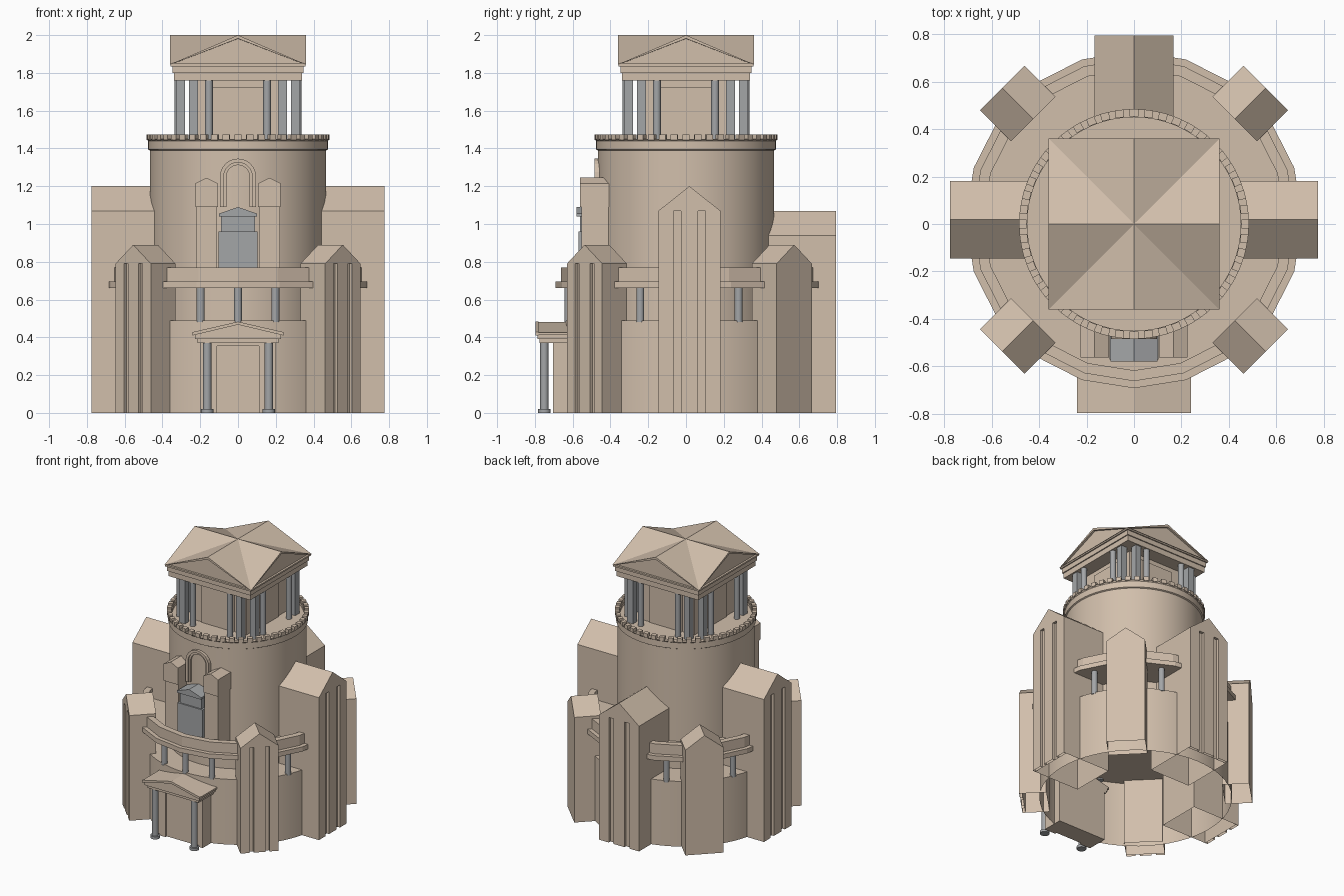
import bpy, bmesh, math
from mathutils import Matrix, Vector

cube = bpy.data.objects.get("Cube")
if cube:
    bpy.data.objects.remove(cube, do_unlink=True)


def material(name, rgb):
    m = bpy.data.materials.new(name)
    m.use_nodes = True
    m.diffuse_color = (*rgb, 1)
    m.node_tree.nodes["Principled BSDF"].inputs["Base Color"].default_value = (*rgb, 1)
    return m


STONE = material("tan stone", (0.64, 0.52, 0.41))
GREY = material("grey stone", (0.37, 0.38, 0.39))
SHIFT = 0.018  # the lower storey sits slightly behind the keep


def finish(name, bm, mat=STONE, smooth=False, open_base=False):
    bmesh.ops.remove_doubles(bm, verts=bm.verts, dist=1e-5)
    bmesh.ops.recalc_face_normals(bm, faces=bm.faces)
    if open_base:
        base = [f for f in bm.faces if all(v.co.z < 1e-4 for v in f.verts)]
        bmesh.ops.delete(bm, geom=base, context="FACES_ONLY")
    me = bpy.data.meshes.new(name)
    bm.to_mesh(me)
    bm.free()
    me.materials.append(mat)
    ob = bpy.data.objects.new(name, me)
    bpy.context.collection.objects.link(ob)
    if smooth:
        bpy.ops.object.select_all(action="DESELECT")
        ob.select_set(True)
        bpy.context.view_layer.objects.active = ob
        bpy.ops.object.shade_smooth_by_angle(angle=math.radians(30))
    return ob


def turn(degrees):
    return Matrix.Rotation(math.radians(degrees), 4, "Z")


def add_box(bm, x, y, z, mat=Matrix()):
    """Box between (low, high) pairs."""
    v = [bm.verts.new(mat @ Vector((a, b, c))) for c in z
         for a, b in ((x[0], y[0]), (x[1], y[0]), (x[1], y[1]), (x[0], y[1]))]
    for f in ((3, 2, 1, 0), (4, 5, 6, 7), (0, 1, 5, 4), (1, 2, 6, 5), (2, 3, 7, 6), (3, 0, 4, 7)):
        bm.faces.new([v[i] for i in f])


def box(name, x, y, z, mat=STONE):
    bm = bmesh.new()
    add_box(bm, x, y, z)
    return finish(name, bm, mat)


def add_prism(bm, outline, depth, mat=Matrix()):
    """Extrude an (across, height) outline along local x."""
    ends = [[bm.verts.new(mat @ Vector((d, a, h))) for a, h in outline] for d in depth]
    bm.faces.new(ends[0])
    bm.faces.new(ends[1][::-1])
    for i in range(len(outline)):
        j = (i + 1) % len(outline)
        bm.faces.new((ends[0][i], ends[0][j], ends[1][j], ends[1][i]))


def gable(half, base, eave, ridge):
    return [(-half, base), (half, base), (half, eave), (0, ridge), (-half, eave)]


def add_lathe(bm, profile, segs, at=(0, 0)):
    rings = []
    for r, z in profile:
        n = 1 if r == 0 else segs
        rings.append([bm.verts.new((at[0] + r * math.cos(math.tau * i / segs),
                                    at[1] + r * math.sin(math.tau * i / segs), z))
                      for i in range(n)])
    for a, b in zip(rings, rings[1:]):
        for i in range(segs):
            quad = [a[i % len(a)], a[(i + 1) % len(a)], b[(i + 1) % len(b)], b[i % len(b)]]
            bm.faces.new(list(dict.fromkeys(quad)))


def lathe(name, profile, segs, y=0, smooth=True, open_base=False):
    bm = bmesh.new()
    add_lathe(bm, profile, segs, (0, y))
    return finish(name, bm, STONE, smooth, open_base)


def columns(name, spots, r, z0, z1):
    bm = bmesh.new()
    for p in spots:
        add_lathe(bm, [(0, z0), (r, z0), (r, z1), (0, z1)], 16, p)
    return finish(name, bm, GREY, True)


def polar(r, degrees, y=0):
    a = math.radians(degrees)
    return (r * math.cos(a), y + r * math.sin(a))


# Lower drum (hollow below), round keep and balcony ring
lathe("lower_drum", [(0, 0), (0.655, 0), (0.655, 0.49), (0, 0.49)], 60, SHIFT, open_base=True)
lathe("keep", [(0, 0.485), (0.467, 0.485), (0.467, 1.39), (0.476, 1.395), (0.476, 1.44),
               (0.484, 1.45), (0.45, 1.45), (0.45, 1.43), (0, 1.43)], 64)
lathe("balcony", [(0.44, 0.66), (0.71, 0.66), (0.71, 0.695), (0.68, 0.695), (0.68, 0.77),
                  (0.635, 0.77), (0.635, 0.695), (0.44, 0.695)], 20, SHIFT, smooth=False)
angles = [-90, -72, -108] + [c + s * 24 for c in (0, 90, 180) for s in (-1, 1)]
columns("balcony_columns", [polar(0.64, a, SHIFT) for a in angles], 0.021, 0.48, 0.665)

# Battlements
bm = bmesh.new()
for i in range(48):
    add_box(bm, (0.452, 0.484), (-0.018, 0.018), (1.445, 1.475), turn(i * 7.5))
finish("battlements", bm)


# Gabled buttress towers with narrow grooves in the outer face
def buttress(name, angle, r, half, eave, ridge, shift=SHIFT, slot=None):
    m = Matrix.Translation((0, shift, 0)) @ turn(angle)
    bm = bmesh.new()
    if slot:
        back = r[1] - 0.02
        add_prism(bm, gable(half, 0, eave, ridge), (r[0], back), m)
        add_prism(bm, [(-half, eave), (half, eave), (0, ridge)], (back, r[1]), m)
        for lo, hi in ((-half, -slot[1]), (-slot[0], slot[0]), (slot[1], half)):
            add_box(bm, (back, r[1]), (lo, hi), (0, eave), m)
    else:
        add_prism(bm, gable(half, 0, eave, ridge), r, m)
    finish(name, bm, open_base=True)


for side, angle in (("left", 0), ("right", 180)):
    buttress(side + "_buttress", angle, (0.38, 0.775), 0.164, 1.07, 1.2, slot=(0.045, 0.085))
buttress("back_buttress", 90, (0.38, 0.795), 0.166, 0.94, 1.07, 0, (0.045, 0.085))
for name, angle in (("front_left", -45), ("front_right", -135), ("back_left", 45), ("back_right", 135)):
    buttress(name + "_buttress", angle, (0.6, 0.785), 0.132, 0.79, 0.89,
             slot=(0.04, 0.07) if "front" in name else None)

# Entrance porch
FRONT = turn(-90)
bm = bmesh.new()
for lo, hi in ((-0.2, -0.11), (0.11, 0.2)):
    add_box(bm, (lo, hi), (-0.705, -0.55), (0, 0.37))
add_box(bm, (-0.11, 0.11), (-0.705, -0.55), (0.355, 0.37))
add_box(bm, (-0.11, 0.11), (-0.69, -0.55), (0, 0.355))
finish("porch_wall", bm)
bm = bmesh.new()
add_box(bm, (-0.215, 0.215), (-0.775, -0.55), (0.37, 0.39))
add_box(bm, (-0.228, 0.228), (-0.785, -0.55), (0.39, 0.412))
add_prism(bm, gable(0.24, 0.412, 0.425, 0.48), (0.55, 0.785), FRONT)
for s in (-1, 1):
    add_prism(bm, [(s * 0.24, 0.41), (s * 0.24, 0.428), (0, 0.483), (0, 0.467)], (0.78, 0.797), FRONT)
finish("porch_roof", bm)
columns("porch_columns", [(-0.163, -0.75), (0.163, -0.75)], 0.022, 0.015, 0.37)
columns("porch_column_bases", [(-0.163, -0.75), (0.163, -0.75)], 0.033, 0, 0.02)

# Shrine on the balcony with its flanking turrets
box("shrine_body", (-0.104, 0.104), (-0.57, -0.4), (0.69, 0.96), GREY)
box("shrine_upper", (-0.09, 0.09), (-0.56, -0.4), (0.96, 1.05), GREY)
bm = bmesh.new()
add_prism(bm, gable(0.1, 1.04, 1.055, 1.09), (0.4, 0.58), FRONT)
finish("shrine_roof", bm, GREY)
for side, s in (("left", 1), ("right", -1)):
    m = Matrix.Translation((s * 0.166, 0, 0)) @ FRONT
    bm = bmesh.new()
    add_box(bm, (0.38, 0.552), (-0.056, 0.056), (0.69, 1.09), m)
    add_prism(bm, gable(0.06, 1.09, 1.215, 1.245), (0.38, 0.562), m)
    finish(side + "_turret", bm)


# Arched window frame
def arch(bm, outer, inner, y):
    path = [(1, None)] + [polar(1, a) for a in range(0, 181, 15)] + [(-1, None)]

    def point(p, r):
        return (p[0] * r, 1.09 if p[1] is None else 1.25 + p[1] * r)
    for p, q in zip(path, path[1:]):
        add_prism(bm, [point(p, outer), point(q, outer), point(q, inner), point(p, inner)], y, FRONT)


bm = bmesh.new()
arch(bm, 0.096, 0.076, (0.44, 0.485))
arch(bm, 0.08, 0.062, (0.44, 0.475))
finish("window_frame", bm)

# Rooftop temple: chamber, piers, columns, cornice
quarters = [turn(a) for a in (0, 90, 180, 270)]
box("temple_chamber", (-0.235, 0.235), (-0.235, 0.235), (1.42, 1.77))
bm = bmesh.new()
for m in quarters:
    add_box(bm, (0.235, 0.243), (-0.135, 0.135), (1.43, 1.725), m)
finish("temple_doors", bm)
bm = bmesh.new()
for m in quarters:
    for s in (-1, 1):
        add_box(bm, (0.28, 0.328), (s * 0.235 - 0.024, s * 0.235 + 0.024), (1.43, 1.765), m)
finish("temple_piers", bm, GREY)
columns("temple_columns", [(m @ Vector((0.316, s * 0.154, 0))).xy for m in quarters for s in (-1, 1)],
        0.021, 1.43, 1.765)
for i, (h, z0, z1) in enumerate(((0.34, 1.76, 1.8), (0.348, 1.8, 1.835), (0.357, 1.835, 1.845))):
    box("temple_cornice_%d" % (i + 1), (-h, h), (-h, h), (z0, z1))

# Crossed gable roof with sunken pediments
bm = bmesh.new()
H, EAVE, TOP = 0.36, 1.845, 2.0
apex = bm.verts.new((0, 0, TOP))
corners = [bm.verts.new(m @ Vector((H, -H, EAVE))) for m in quarters]
ridges = [bm.verts.new(m @ Vector((H, 0, TOP))) for m in quarters]
pediments = []
for i in range(4):
    j = (i + 1) % 4
    bm.faces.new((apex, corners[i], ridges[i]))
    bm.faces.new((apex, ridges[i], corners[j]))
    pediments.append(bm.faces.new((corners[i], corners[j], ridges[i])))
bm.faces.new(corners[::-1])
bmesh.ops.recalc_face_normals(bm, faces=bm.faces)
bmesh.ops.inset_individual(bm, faces=pediments, thickness=0.018, depth=0)
bmesh.ops.inset_individual(bm, faces=pediments, thickness=0.001, depth=-0.015)
finish("temple_roof", bm)
